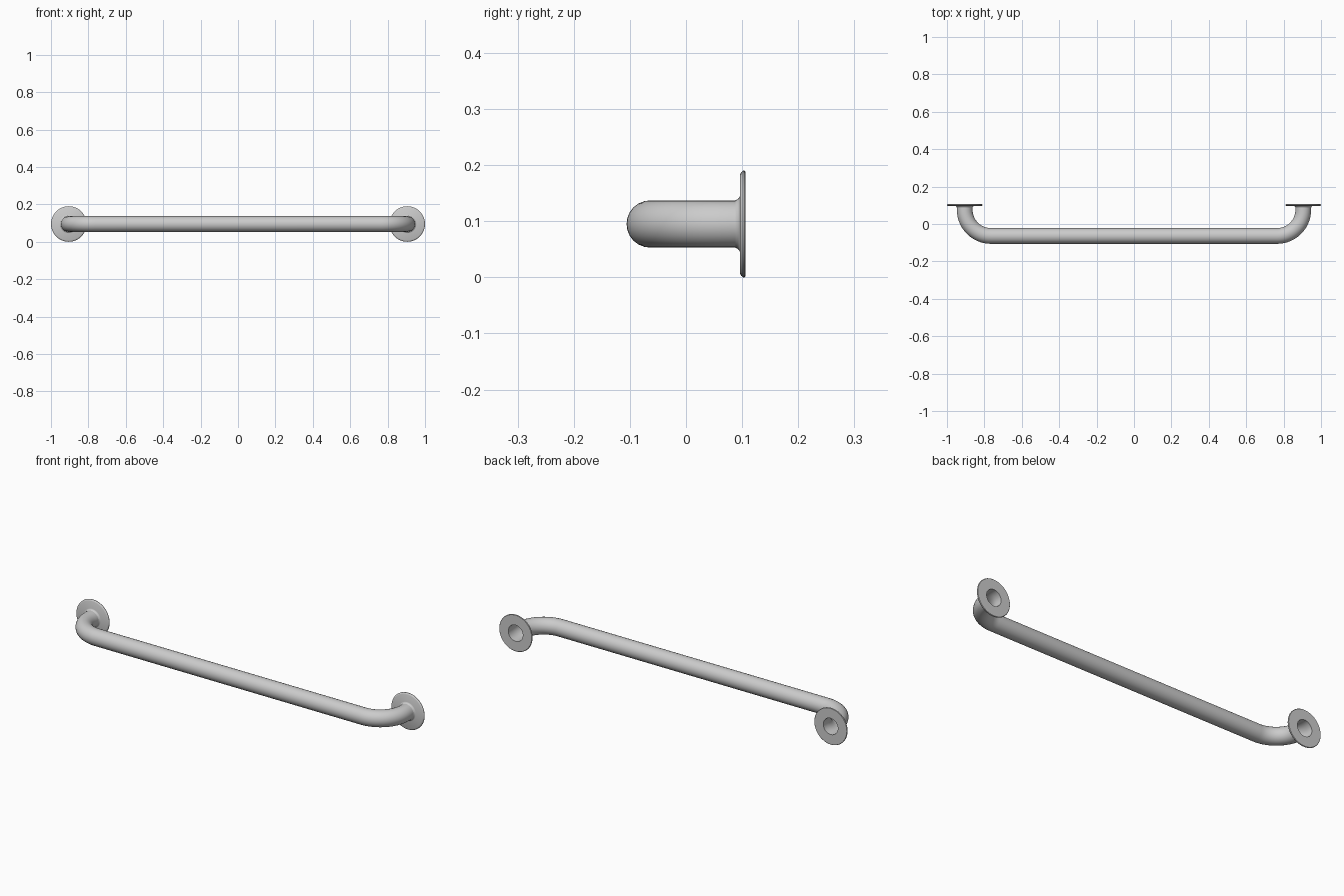
import bpy, bmesh
from math import sin, cos, pi, radians
from mathutils import Vector, Matrix

if "Cube" in bpy.data.objects:
    bpy.data.objects.remove(bpy.data.objects["Cube"])

Z = 0.095          # height of the bar axis
TUBE = 0.042       # tube radius
POST_X = 0.905     # axis of each wall post
BAR_Y = -0.064     # axis of the long bar
BEND = 0.14        # bend radius
WALL_Y = 0.106     # back plane of the flanges


def smooth(obj):
    bpy.ops.object.select_all(action='DESELECT')
    obj.select_set(True)
    bpy.context.view_layer.objects.active = obj
    bpy.ops.object.shade_smooth_by_angle(angle=radians(30))


def grab_bar():
    # right half of the path: post, quarter bend, then the mirrored half
    cx, cy = POST_X - BEND, BAR_Y + BEND
    right = [(POST_X, 0.098)]
    right += [(cx + BEND * cos(a), cy - BEND * sin(a))
              for a in (i * pi / 2 / 16 for i in range(17))]
    path = right + [(-x, y) for x, y in reversed(right)]

    curve = bpy.data.curves.new("grab_bar_path", 'CURVE')
    curve.dimensions = '3D'
    curve.bevel_depth = TUBE
    curve.bevel_resolution = 10
    spline = curve.splines.new('POLY')
    spline.points.add(len(path) - 1)
    for p, (x, y) in zip(spline.points, path):
        p.co = (x, y, Z, 1)
    obj = bpy.data.objects.new("grab_bar", curve)
    bpy.context.collection.objects.link(obj)
    bpy.ops.object.select_all(action='DESELECT')
    obj.select_set(True)
    bpy.context.view_layer.objects.active = obj
    bpy.ops.object.convert(target='MESH')
    smooth(bpy.context.object)


def flange(name, x):
    # closed ring profile: (radius, distance from the wall)
    profile = [(TUBE, 0), (0.093, 0), (0.095, 0.002), (0.095, 0.004),
               (0.092, 0.008), (0.088, 0.010), (0.050, 0.010),
               (0.047, 0.011), (0.044, 0.014), (TUBE, 0.018)]
    bm = bmesh.new()
    verts = [bm.verts.new((r, -d, 0)) for r, d in profile]
    edges = [bm.edges.new((a, b)) for a, b in zip(verts, verts[1:])]
    edges.append(bm.edges.new((verts[-1], verts[0])))
    bmesh.ops.spin(bm, geom=verts + edges, cent=(0, 0, 0), axis=(0, 1, 0),
                   angle=2 * pi, steps=48)
    bmesh.ops.remove_doubles(bm, verts=bm.verts, dist=1e-5)
    bmesh.ops.recalc_face_normals(bm, faces=bm.faces)
    mesh = bpy.data.meshes.new(name)
    bm.to_mesh(mesh)
    bm.free()
    obj = bpy.data.objects.new(name, mesh)
    obj.location = (x, WALL_Y, Z)
    bpy.context.collection.objects.link(obj)
    smooth(obj)


grab_bar()
for side, sign in (("left", -1), ("right", 1)):
    flange("wall_flange_" + side, sign * POST_X)
